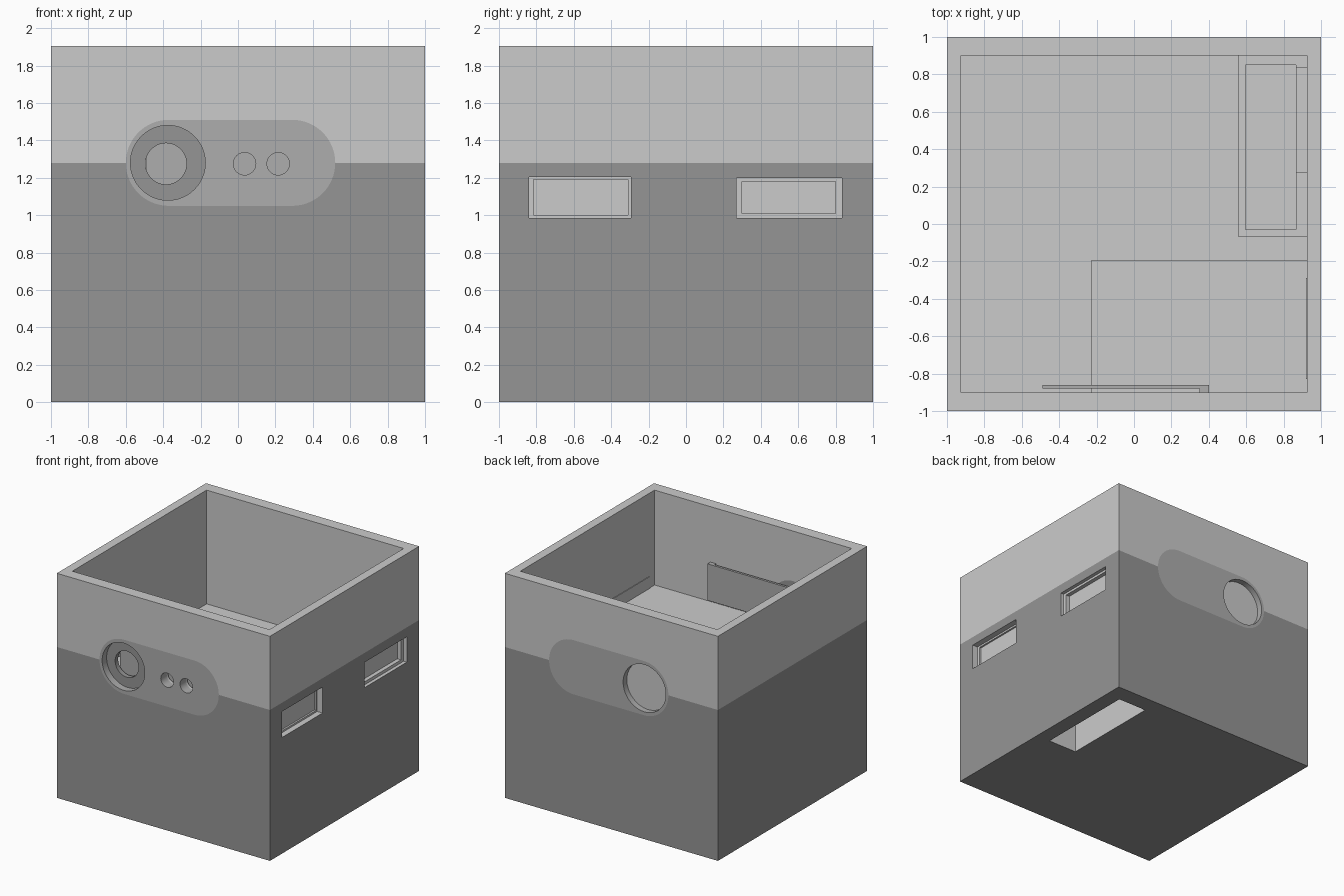
import bpy, bmesh, math

if "Cube" in bpy.data.objects:
    bpy.data.objects.remove(bpy.data.objects["Cube"])

H, MID, FLOOR = 1.905, 1.28, 0.94      # total height, colour split, inner floor


def material(name, v):
    m = bpy.data.materials.new(name)
    m.diffuse_color = (v, v, v, 1)
    m.use_nodes = True
    m.node_tree.nodes["Principled BSDF"].inputs["Base Color"].default_value = m.diffuse_color
    return m


LIGHT = material("light_grey", 0.8)
GREY = material("mid_grey", 0.42)
DARK = material("dark_grey", 0.3)


def prism(name, outline, y0, y1, mat=LIGHT):
    """Extrude an x/z outline along y."""
    bm = bmesh.new()
    face = bm.faces.new([bm.verts.new((x, y0, z)) for x, z in outline])
    ext = bmesh.ops.extrude_face_region(bm, geom=[face])["geom"]
    verts = [g for g in ext if isinstance(g, bmesh.types.BMVert)]
    bmesh.ops.translate(bm, verts=verts, vec=(0, y1 - y0, 0))
    bmesh.ops.recalc_face_normals(bm, faces=bm.faces)
    me = bpy.data.meshes.new(name)
    bm.to_mesh(me)
    bm.free()
    me.materials.append(mat)
    ob = bpy.data.objects.new(name, me)
    bpy.context.collection.objects.link(ob)
    return ob


def box(name, x0, x1, y0, y1, z0, z1, mat=LIGHT):
    return prism(name, [(x0, z0), (x1, z0), (x1, z1), (x0, z1)], y0, y1, mat)


def circle(cx, cz, r, n=64):
    return [(cx + r * math.cos(2 * math.pi * i / n),
             cz + r * math.sin(2 * math.pi * i / n)) for i in range(n)]


def pill(x0, x1, cz, r, n=32):
    right = [(x1 - r + r * math.cos(a), cz + r * math.sin(a))
             for a in (math.pi * (i / n - 0.5) for i in range(n + 1))]
    left = [(x0 + x1 - x, 2 * cz - z) for x, z in right]
    return right + left


def select(ob):
    bpy.ops.object.select_all(action='DESELECT')
    ob.select_set(True)
    bpy.context.view_layer.objects.active = ob


def cut(ob, *cutters):
    """Subtract each cutter in turn, then delete it."""
    for c in cutters:
        c.hide_render = True
        m = ob.modifiers.new("cut", 'BOOLEAN')
        m.operation, m.solver, m.object = 'DIFFERENCE', 'EXACT', c
        select(ob)
        bpy.ops.object.modifier_apply(modifier=m.name)
        bpy.data.objects.remove(c)


def smooth(ob):
    select(ob)
    bpy.ops.object.shade_smooth_by_angle(angle=math.radians(30))


FRONT_PILL = pill(-0.6, 0.52, MID, 0.23)
BACK_PILL = pill(-0.535, 0.585, MID, 0.23)
LENS = circle(-0.375, MID, 0.2)
LENS_HOLE = circle(-0.385, 1.275, 0.11)
PORT = circle(-0.31, MID, 0.2)
SMALL = [circle(x, 1.275, 0.06, 32) for x in (0.035, 0.215)]

# Two-tone shell, hollow from the inner floor upward
lower = box("lower_body", -1, 1, -1, 1, 0, MID)
upper = box("upper_body", -1, 1, -1, 1, MID, H)
for shell in (lower, upper):
    cut(shell,
        box("c", -0.925, 0.925, -0.9, 0.9, FLOOR, 2.2),
        prism("c", FRONT_PILL, -1.1, -0.92),
        prism("c", BACK_PILL, 0.92, 1.1),
        prism("c", LENS, -1.1, -0.85),
        *[prism("c", s, -1.1, -0.85) for s in SMALL])

# Side slots (stepped pockets) and the compartment opening under the base
cut(lower,
    box("c", 0.95, 1.1, -0.84, -0.295, 0.985, 1.205),
    box("c", 0.935, 1.1, -0.815, -0.31, 1.0, 1.19),
    box("c", 0.97, 1.1, 0.27, 0.835, 0.985, 1.2),
    box("c", 0.935, 1.1, 0.3, 0.8, 1.01, 1.18),
    box("c", 0.595, 0.868, -0.03, 0.85, -0.1, 0.9))

# Dark finish on the outside of the lower body only
lower.data.materials.append(DARK)
for p in lower.data.polygons:
    c = p.center
    outer = abs(c.x) > 0.999 or abs(c.y) > 0.999 or c.z < 0.001
    p.material_index = 1 if outer else 0

# Front panel with lens recess and two small holes
panel = prism("front_panel", FRONT_PILL, -1, -0.92, GREY)
cut(panel, prism("c", LENS, -1.1, -0.85),
    *[prism("c", s, -1.1, -0.85) for s in SMALL])
ring = prism("lens_ring", LENS, -0.94, -0.9, DARK)
cut(ring, prism("c", LENS_HOLE, -1.1, -0.85))

# Back panel with a shallow round port
back = prism("back_panel", BACK_PILL, 0.92, 1, GREY)
cut(back, prism("c", PORT, 0.9, 1.1))
port = prism("port_disc", PORT, 0.92, 0.95)
for ob in (panel, ring, back, port):
    smooth(ob)

# Board behind the front panel, with its end spacer
box("front_board", -0.49, 0.4, -0.88, -0.86, 1.125, 1.435, GREY)
box("board_spacer", 0.35, 0.4, -0.9, -0.88, 1.125, 1.435, GREY)

# Inner platform, compartment housing and the backs of the side slots
box("platform", -0.23, 0.925, -0.9, -0.195, FLOOR, 1.1)
housing = box("compartment_housing", 0.56, 0.925, -0.07, 0.9, FLOOR, 1.1)
cut(housing, box("c", 0.595, 0.865, -0.03, 0.85, 0.96, 1.3))
box("front_slot_back", 0.92, 0.926, -0.83, -0.29, 1.0, 1.2)
box("rear_slot_back", 0.865, 0.926, 0.275, 0.84, 1.0, 1.2)
